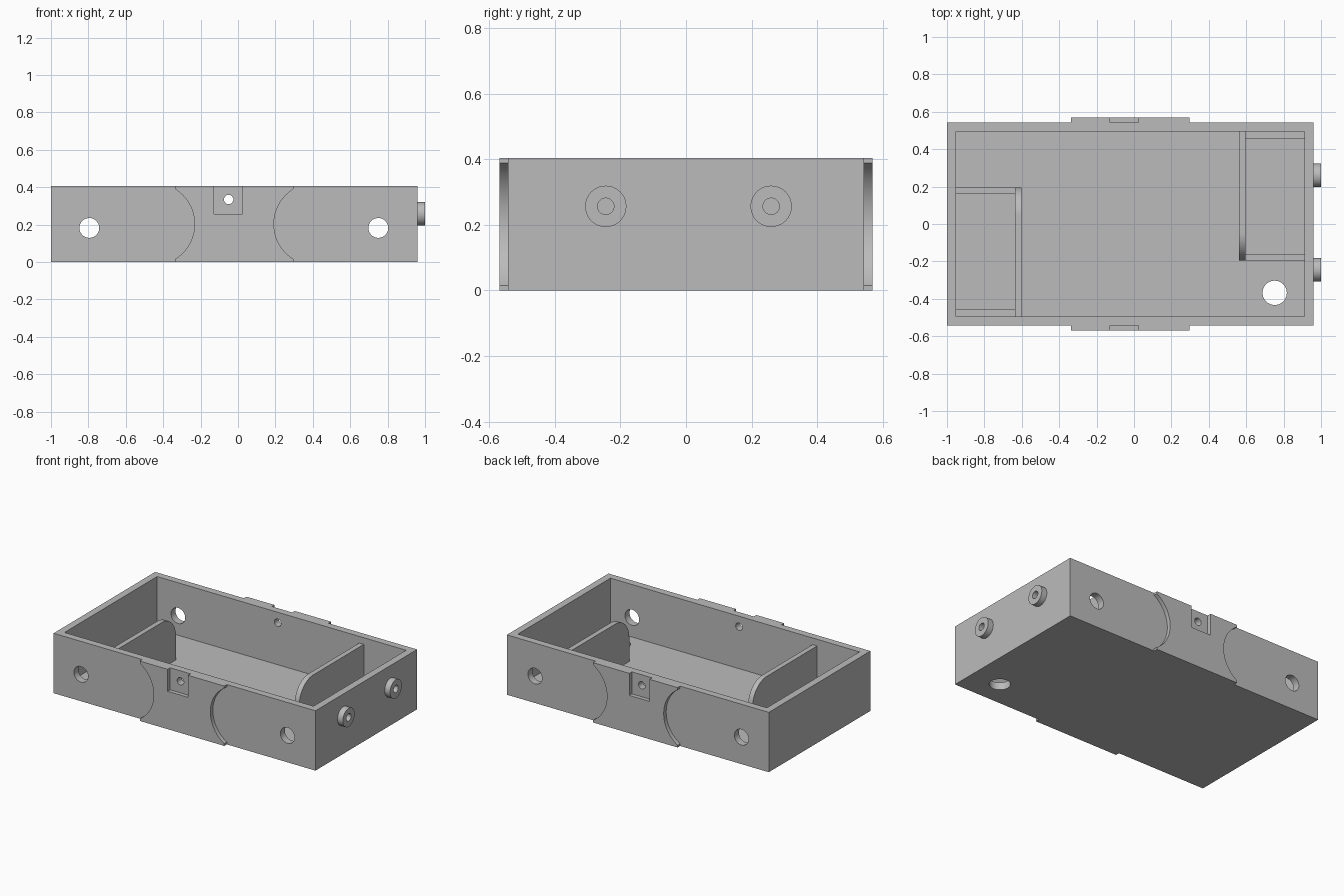
import bpy, bmesh, math
from mathutils import Vector

old = bpy.data.objects.get("Cube")
if old:
    bpy.data.objects.remove(old, do_unlink=True)

GREY = (0.5, 0.5, 0.5, 1)
mat = bpy.data.materials.new("plain grey")
mat.use_nodes = True
mat.diffuse_color = GREY
mat.node_tree.nodes["Principled BSDF"].inputs["Base Color"].default_value = GREY

CX = -0.02                     # middle of the tray body
HALF_X, HALF_Y, TOP = 0.98, 0.543, 0.405
WALL, FLOOR = 0.048, 0.05
IN_X, IN_Y = HALF_X - WALL, HALF_Y - WALL


def prism(name, outline, axis, start, end):
    """Extrude a 2D outline along the x, y or z axis."""
    place = {"x": lambda a, b, t: (t, a, b),
             "y": lambda a, b, t: (a, t, b),
             "z": lambda a, b, t: (a, b, t)}[axis]
    bm = bmesh.new()
    face = bm.faces.new([bm.verts.new(place(a, b, start)) for a, b in outline])
    new = bmesh.ops.extrude_face_region(bm, geom=[face])["geom"]
    shift = Vector(place(0, 0, end - start))
    bmesh.ops.translate(bm, vec=shift,
                        verts=[v for v in new if isinstance(v, bmesh.types.BMVert)])
    bmesh.ops.recalc_face_normals(bm, faces=bm.faces)
    mesh = bpy.data.meshes.new(name)
    bm.to_mesh(mesh)
    bm.free()
    mesh.materials.append(mat)
    obj = bpy.data.objects.new(name, mesh)
    bpy.context.collection.objects.link(obj)
    return obj


def arc(a, b, r, start, end, steps=24):
    angles = [math.radians(start + (end - start) * i / steps) for i in range(steps + 1)]
    return [(a + r * math.cos(t), b + r * math.sin(t)) for t in angles]


def circle(a, b, r):
    return arc(a, b, r, 0, 360, 40)[:-1]


def rect(a0, a1, b0, b1):
    return [(a0, b0), (a1, b0), (a1, b1), (a0, b1)]


def cut(obj, cutters):
    """Subtract the cutters, then discard them."""
    for c in cutters:
        mod = obj.modifiers.new("cut", 'BOOLEAN')
        mod.operation, mod.solver, mod.object = 'DIFFERENCE', 'EXACT', c
    graph = bpy.context.evaluated_depsgraph_get()
    mesh = bpy.data.meshes.new_from_object(obj.evaluated_get(graph))
    obj.modifiers.clear()
    obj.data = mesh
    for c in cutters:
        bpy.data.objects.remove(c, do_unlink=True)


def smooth(obj):
    bpy.ops.object.select_all(action='DESELECT')
    obj.select_set(True)
    bpy.context.view_layer.objects.active = obj
    bpy.ops.object.shade_smooth_by_angle(angle=math.radians(30))


# Open tray with holes through the long walls and the floor
tray = prism("tray_body", rect(CX - HALF_X, CX + HALF_X, -HALF_Y, HALF_Y), "z", 0, TOP)
cutters = [prism("cavity", rect(CX - IN_X, CX + IN_X, -IN_Y, IN_Y), "z", FLOOR, 1)]
for x, z, r in ((-0.795, 0.182, 0.053), (0.75, 0.182, 0.053), (-0.05, 0.334, 0.025)):
    cutters.append(prism("wall_drill", circle(x, z, r), "y", -1, 1))
cutters.append(prism("floor_drill", circle(0.752, -0.368, 0.065), "z", -0.2, 0.2))
cut(tray, cutters)
smooth(tray)

# Raised pads on the long walls: concave ends and a square notch at the top
MID, R, REACH = TOP / 2, 0.22, 0.432
RISE = 0.187
sweep = math.degrees(math.asin(RISE / R))
inset = REACH - R * math.cos(math.radians(sweep))
left_end = arc(CX - inset - R * 2 * math.cos(math.radians(sweep)) + R * math.cos(math.radians(sweep)),
               MID, R, sweep, -sweep)
left_end = [(x, z) for x, z in left_end]
edge = left_end[0][0]
right_end = [(2 * CX - x, z) for x, z in reversed(left_end)]
pad_outline = ([(edge, TOP)] + left_end + [(edge, 0), (2 * CX - edge, 0)] + right_end
               + [(2 * CX - edge, TOP), (0.025, TOP), (0.025, 0.256),
                  (-0.127, 0.256), (-0.127, TOP)])
for name, side in (("front_pad", -1), ("back_pad", 1)):
    smooth(prism(name, pad_outline, "y", side * HALF_Y, side * 0.57))

# Two corner bays, each the other turned half round
for name, s in (("left", 1), ("right", -1)):
    def bay_x(d):
        return CX + s * d
    # Divider with one rounded upper corner
    profile = [(-IN_Y, FLOOR), (0.195, FLOOR)] + arc(0.045, 0.21, 0.15, 0, 90) + [(-IN_Y, 0.36)]
    smooth(prism(name + "_divider", [(s * y, z) for y, z in profile], "x",
                 bay_x(-0.615), bay_x(-0.581)))
    # Low lips across the bay
    for part, y0, y1 in (("wall_lip", -IN_Y, -0.457), ("inner_lip", 0.161, 0.195)):
        prism(f"{name}_{part}", rect(s * y0, s * y1, FLOOR, 0.1), "x",
              bay_x(-IN_X), bay_x(-0.615))

# Round bosses with blind holes on the end wall
for name, y in (("front_boss", -0.245), ("back_boss", 0.26)):
    boss = prism(name, circle(y, 0.257, 0.063), "x", CX + HALF_X, 1)
    cut(boss, [prism("boss_drill", circle(y, 0.257, 0.025), "x", 0.9, 1.1)])
    smooth(boss)
